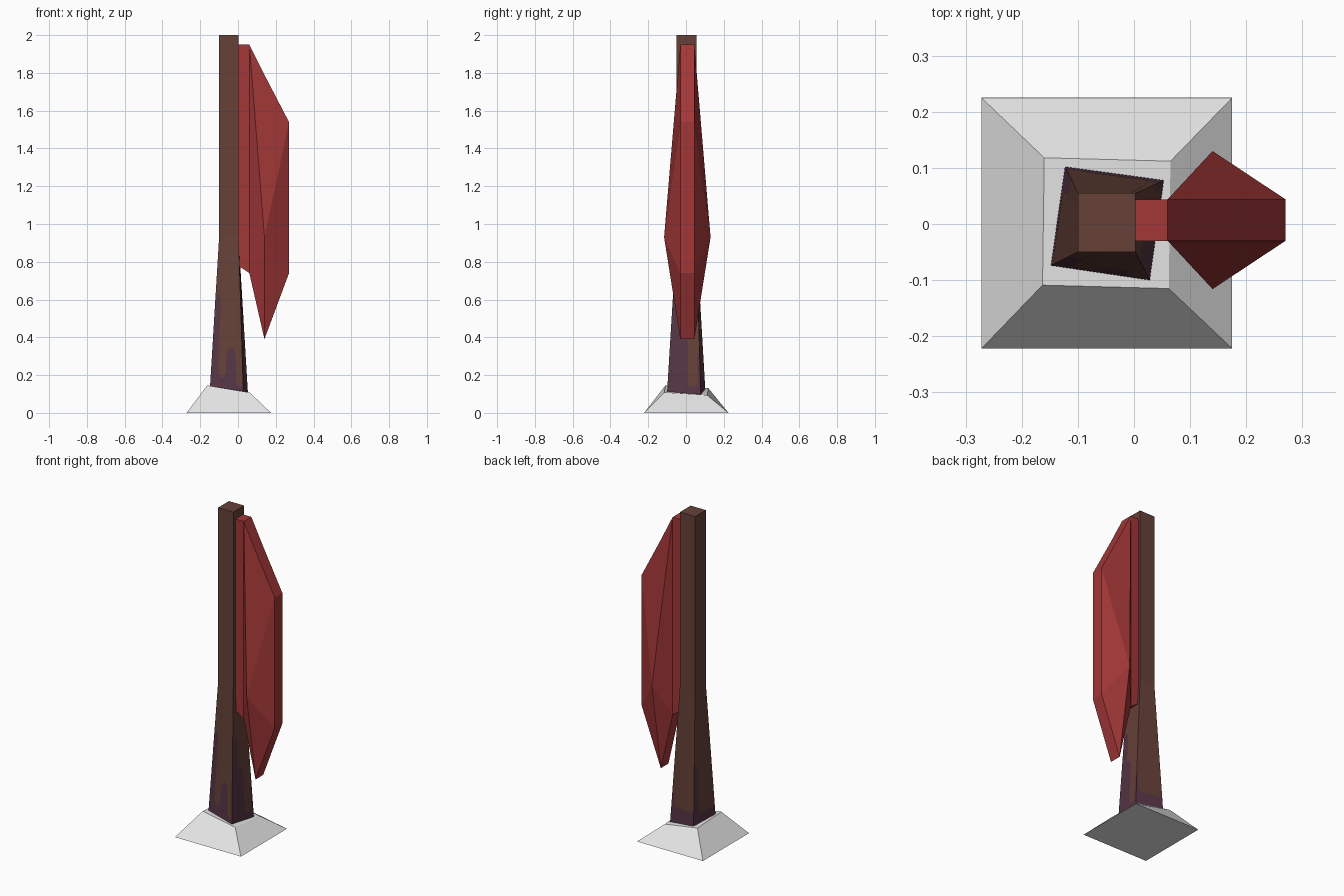
import bpy
from mathutils import Vector

if "Cube" in bpy.data.objects:
    bpy.data.objects.remove(bpy.data.objects["Cube"])


def material(name, rgb):
    def lin(c):
        c /= 255
        return c / 12.92 if c <= 0.04045 else ((c + 0.055) / 1.055) ** 2.4
    m = bpy.data.materials.new(name)
    m.diffuse_color = (*[lin(c) for c in rgb], 1)
    m.use_nodes = True
    m.node_tree.nodes["Principled BSDF"].inputs["Base Color"].default_value = m.diffuse_color
    return m


BROWN = material("dark_wood", (102, 65, 56))
PURPLE = material("purple_stain", (86, 53, 69))
RED = material("red_blade", (163, 55, 55))
PALE = material("pale_stone", (230, 230, 230))


def make(name, verts, faces, mats, indices=None):
    me = bpy.data.meshes.new(name)
    me.from_pydata([tuple(v) for v in verts], [], faces)
    for m in mats:
        me.materials.append(m)
    if indices:
        for p, i in zip(me.polygons, indices):
            p.material_index = i
    me.update()
    ob = bpy.data.objects.new(name, me)
    bpy.context.collection.objects.link(ob)
    return ob


def loft4(name, low, high, mat):
    """Closed block between two four-corner rings (counter-clockwise from above)."""
    sides = [(i, (i + 1) % 4, (i + 1) % 4 + 4, i + 4) for i in range(4)]
    return make(name, low + high, [(3, 2, 1, 0), (4, 5, 6, 7)] + sides, [mat])


def rect(x0, x1, y0, y1, z):
    return [(x0, y0, z), (x1, y0, z), (x1, y1, z), (x0, y1, z)]


def slope(x, y):
    """Tilted top of the base."""
    return (x, y, 0.145 - 0.17 * (x + 0.16) - 0.06 * (y + 0.11))


# Base: block with a tilted, slightly twisted top
base_top = [slope(*p) for p in [(-0.163, -0.109), (0.062, -0.115),
                                (0.065, 0.112), (-0.16, 0.118)]]
loft4("base", rect(-0.272, 0.175, -0.222, 0.225, 0), base_top, PALE)

# Straight shaft
JOIN = 0.93
shaft_low = rect(-0.1, 0.003, -0.05, 0.055, JOIN)
loft4("shaft", shaft_low, rect(-0.1, 0.003, -0.05, 0.055, 2.0), BROWN)

# Flared foot: each side is split by a stain outline of (across, height) points
foot = [Vector(slope(*p)) for p in [(-0.148, -0.074), (0.028, -0.1),
                                    (0.053, 0.078), (-0.123, 0.102)]]
neck = [Vector(p) for p in shaft_low]
outlines = [
    # front, right, back, left
    [(0, .63), (.16, .63), (.22, .58), (.22, .23), (.29, .19), (.41, .19), (.47, .23),
     (.47, .30), (.53, .34), (.72, .34), (.79, .30), (.79, .17), (.85, .14), (1, .14)],
    [(0, .62), (.24, .62), (.31, .58), (.31, .44), (.55, .42), (.6, .38),
     (.6, .17), (.66, .14), (.86, .14), (.92, .17), (.92, .3), (1, .32)],
    [(0, .3), (.08, .28), (.1, .2), (.9, .2), (1, .22)],
    [(0, .48), (.16, .48), (.22, .44), (.22, .22), (.28, .19), (1, .19)],
]
verts, faces, idx = [], [], []
for s, outline in enumerate(outlines):
    a, b, c, d = foot[s], foot[(s + 1) % 4], neck[(s + 1) % 4], neck[s]

    def point(u, z):
        lo, hi = a.lerp(b, u), d.lerp(c, u)
        t = max(0.0, min(1.0, (z - lo.z) / (hi.z - lo.z)))
        return lo.lerp(hi, t)

    for (u0, z0), (u1, z1) in zip(outline, outline[1:]):
        if u1 == u0:
            continue
        for k, (l0, l1, h0, h1) in enumerate([(z0, z1, JOIN, JOIN), (0, 0, z0, z1)]):
            n = len(verts)
            verts += [point(u0, l0), point(u1, l1), point(u1, h1), point(u0, h0)]
            faces.append((n, n + 1, n + 2, n + 3))
            idx.append(k)
make("flared_foot", verts, faces, [BROWN, PURPLE], idx)

# Blade: constant-width rim with a raised ridge point on both sides
columns = [(0.0, 1.95, 0.78), (0.06, 1.95, 0.74), (0.14, 1.79, 0.39), (0.27, 1.54, 0.74)]
verts, faces = [], []
for side, (thin, bulge) in enumerate([(-0.03, -0.116), (0.044, 0.13)]):
    for i, (x, top, bottom) in enumerate(columns):
        for j, z in enumerate((top, JOIN, bottom)):
            verts.append((x, bulge if (i, j) == (2, 1) else thin, z))
    for i in range(3):
        for j in range(2):
            n = side * 12 + i * 3 + j
            f = (n, n + 1, n + 4, n + 3)
            # ridge quads are split along the lines meeting at the ridge
            if i == 0:
                tris = [f]
            elif i == 1:
                tris = [(n, n + 1, n + 4), (n, n + 4, n + 3)] if j == 0 else \
                       [(n, n + 1, n + 3), (n + 1, n + 4, n + 3)]
            else:
                tris = [(n, n + 1, n + 3), (n + 1, n + 4, n + 3)] if j == 0 else \
                       [(n, n + 1, n + 4), (n, n + 4, n + 3)]
            faces += [t if side == 0 else t[::-1] for t in tris]
rim = [0, 3, 6, 9, 10, 11, 8, 5, 2, 1]
for p, q in zip(rim, rim[1:] + rim[:1]):
    faces.append((p, q, q + 12, p + 12))
make("blade", verts, faces, [RED])
